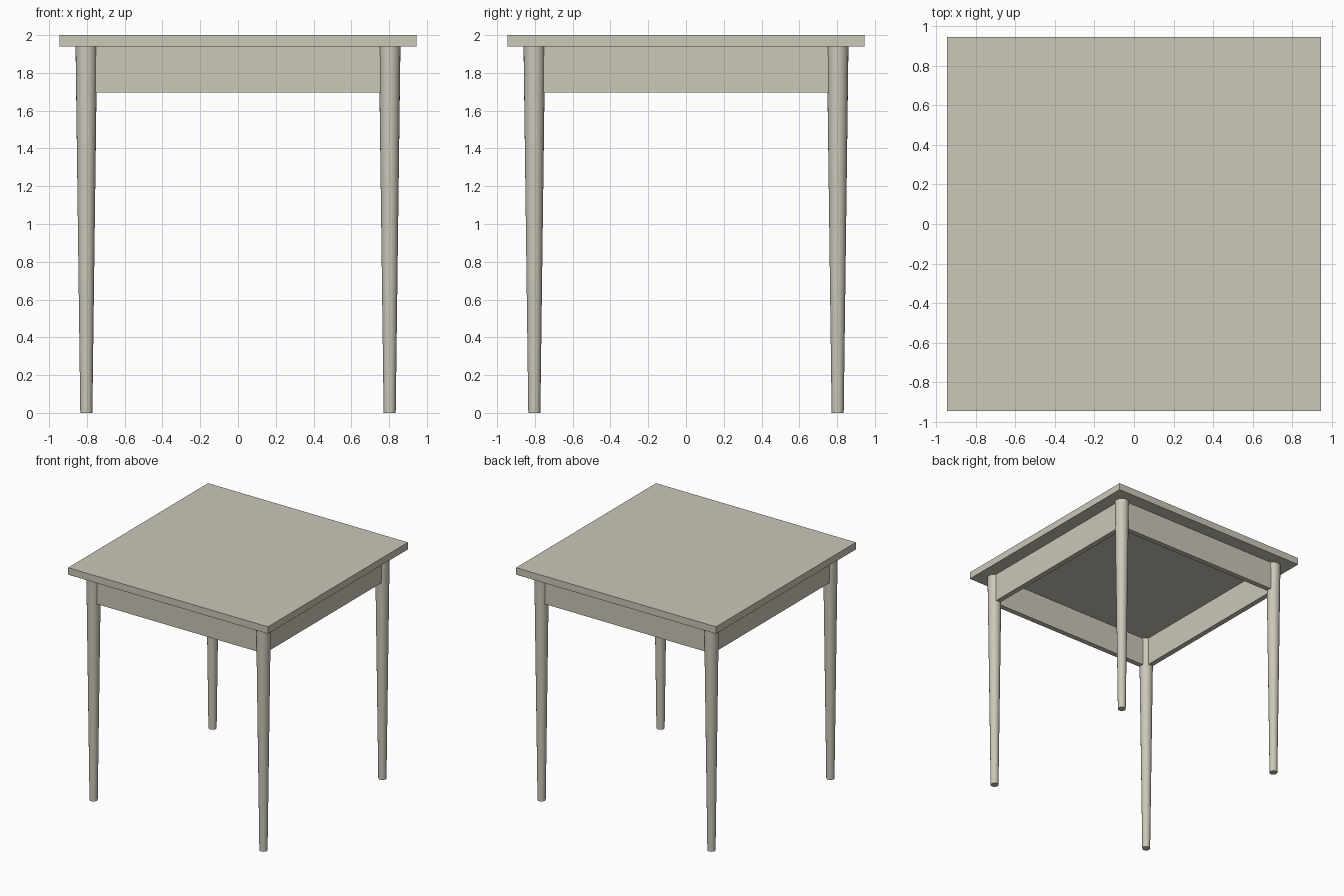
import bpy

if "Cube" in bpy.data.objects:
    bpy.data.objects.remove(bpy.data.objects["Cube"])

# Single painted finish
paint = bpy.data.materials.new("warm_grey_paint")
paint.diffuse_color = (0.60, 0.57, 0.485, 1)
paint.use_nodes = True
paint.node_tree.nodes["Principled BSDF"].inputs["Base Color"].default_value = paint.diffuse_color

TOP_Z, TOP_T = 2.0, 0.06
UNDER = TOP_Z - TOP_T
LEG = 0.803          # leg centre offset
APRON_H, APRON_T = 0.245, 0.045


def finish(name):
    ob = bpy.context.object
    ob.name = name
    ob.data.materials.append(paint)
    return ob


def box(name, centre, size):
    bpy.ops.mesh.primitive_cube_add(size=1, location=centre)
    ob = finish(name)
    ob.scale = size
    bpy.ops.object.transform_apply(location=False, rotation=False, scale=True)
    return ob


# Square table top
box("table_top", (0, 0, TOP_Z - TOP_T / 2), (1.89, 1.89, TOP_T))

# Tapered round legs at the four corners
for sx, side in ((-1, "left"), (1, "right")):
    for sy, end in ((-1, "front"), (1, "back")):
        bpy.ops.mesh.primitive_cone_add(
            vertices=24, radius1=0.032, radius2=0.057, depth=UNDER,
            location=(sx * LEG, sy * LEG, UNDER / 2))
        finish(f"{end}_{side}_leg")
        bpy.ops.object.shade_smooth_by_angle()

# Apron rails running between the legs
z = UNDER - APRON_H / 2
span = 2 * (LEG - 0.045)
for s, end, side in ((-1, "front", "left"), (1, "back", "right")):
    box(f"{end}_apron", (0, s * (LEG + 0.003), z), (span, APRON_T, APRON_H))
    box(f"{side}_apron", (s * (LEG + 0.003), 0, z), (APRON_T, span, APRON_H))
